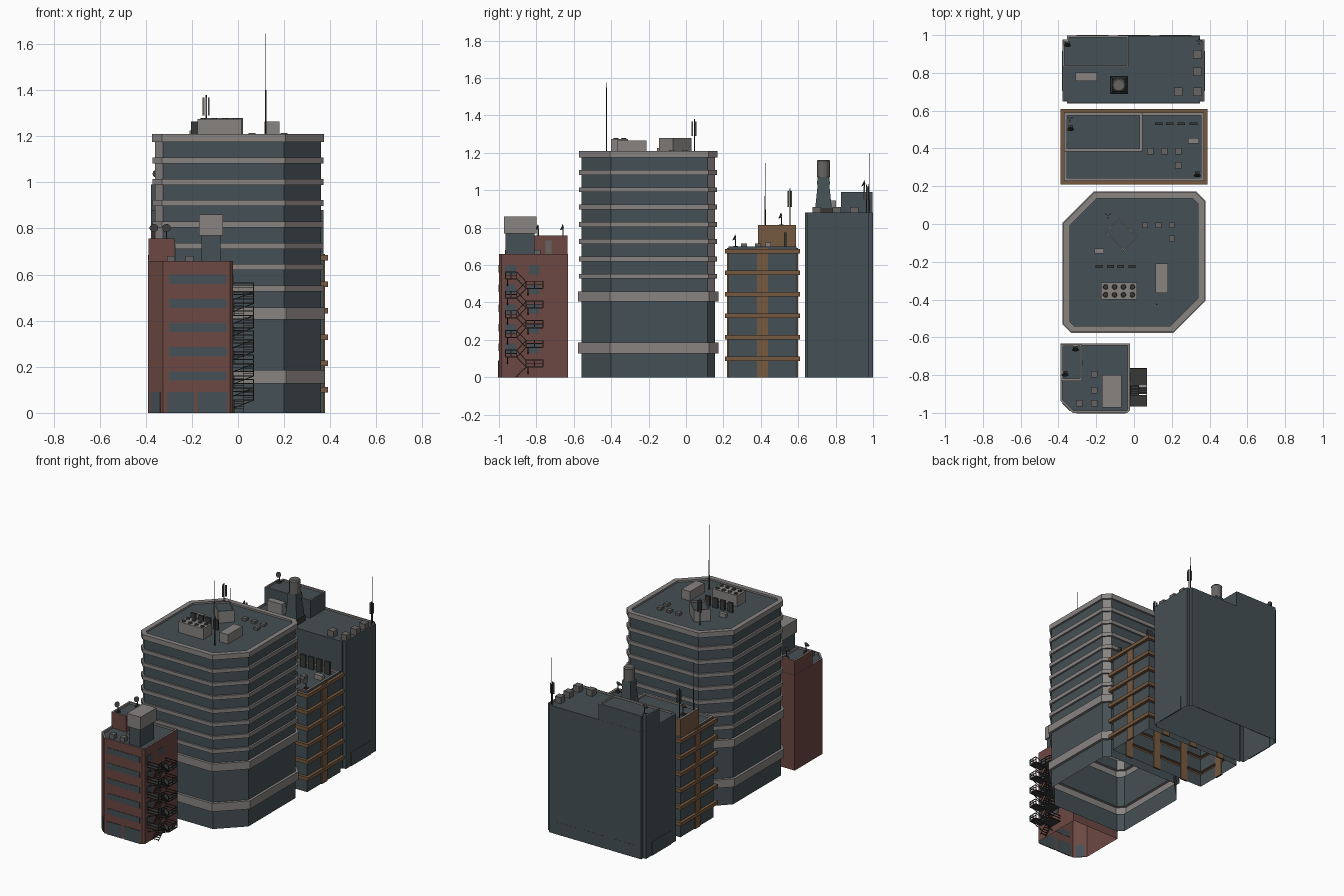
import bpy, bmesh, math
from mathutils import Vector, Matrix

if "Cube" in bpy.data.objects:
    bpy.data.objects.remove(bpy.data.objects["Cube"])

def material(name, c):
    m = bpy.data.materials.new(name)
    m.diffuse_color = (*c, 1)
    m.use_nodes = True
    m.node_tree.nodes["Principled BSDF"].inputs["Base Color"].default_value = m.diffuse_color
    return m

SLATE = material("slate_glass", (0.060, 0.080, 0.089))
STONE = material("pale_stone", (0.245, 0.230, 0.222))
BRICK = material("red_brick", (0.150, 0.065, 0.054))
TAN = material("brown_stone", (0.180, 0.100, 0.050))
VENT = material("vent_grey", (0.135, 0.130, 0.126))
METAL = material("dark_metal", (0.040, 0.040, 0.039))

def finish(name, bm, mats):
    me = bpy.data.meshes.new(name)
    bm.to_mesh(me)
    bm.free()
    for m in mats:
        me.materials.append(m)
    ob = bpy.data.objects.new(name, me)
    bpy.context.collection.objects.link(ob)
    return ob

def offset(poly, d):
    """Mitred outward offset of a counter-clockwise outline."""
    out, n = [], len(poly)
    for i in range(n):
        a, b, c = (Vector(poly[k % n]) for k in (i - 1, i, i + 1))
        e, f = (b - a).normalized(), (c - b).normalized()
        n1, n2 = Vector((e.y, -e.x)), Vector((f.y, -f.x))
        out.append(b + (n1 + n2) * (d / (1 + n1.dot(n2))))
    return out

def tower(name, poly, z0, top, wall, bands=(), trim=STONE, rim=STONE, rim_w=0.015, special=()):
    """Open-bottomed shell: wall, projecting bands, parapet rim and sunken roof.
    special = (edge numbers, from height) are coloured as trim."""
    lv = [(z0, 0, wall)]
    for a, b, o in bands:
        lv += [(a, 0, trim), (a, o, trim), (b, o, trim)]
        if b < top - 0.001:
            lv.append((b, 0, wall))
    last = lv[-1][1]
    if not bands or bands[-1][1] < top - 0.001:
        lv.append((top, 0, rim))
    else:
        lv[-1] = (top, last, rim)
    lv += [(top, -rim_w, rim), (top - 0.012, -rim_w, SLATE)]
    mats = list(dict.fromkeys([wall, trim, rim, SLATE]))
    bm = bmesh.new()
    rings = [[bm.verts.new((p.x, p.y, z)) for p in offset(poly, o)] for z, o, _ in lv]
    n = len(poly)
    for k in range(len(rings) - 1):
        for i in range(n):
            j = (i + 1) % n
            f = bm.faces.new((rings[k][i], rings[k][j], rings[k + 1][j], rings[k + 1][i]))
            m = lv[k][2]
            if special and i in special[0] and lv[k][0] > special[1]:
                m = trim
            f.material_index = mats.index(m)
    bm.faces.new(rings[-1]).material_index = mats.index(SLATE)
    return finish(name, bm, mats)

def rect(x0, x1, y0, y1):
    return [(x0, y0), (x1, y0), (x1, y1), (x0, y1)]

def boxes(name, items, mat, rot=0):
    """Each item is (x0, x1, y0, y1, z0, z1)."""
    bm = bmesh.new()
    for x0, x1, y0, y1, z0, z1 in items:
        c = Vector(((x0 + x1) / 2, (y0 + y1) / 2, (z0 + z1) / 2))
        bmesh.ops.create_cube(bm, size=1, matrix=Matrix.Translation(c) @ Matrix.Rotation(rot, 4, 'Z')
                              @ Matrix.Diagonal((x1 - x0, y1 - y0, z1 - z0, 1)))
    return finish(name, bm, [mat])

def cones(name, items, mat, seg=8, turn=0):
    """Each item is (x, y, z0, z1, r0, r1)."""
    bm = bmesh.new()
    for x, y, z0, z1, r0, r1 in items:
        bmesh.ops.create_cone(bm, cap_ends=True, segments=seg, radius1=r0, radius2=r1, depth=z1 - z0,
                              matrix=Matrix.Translation((x, y, (z0 + z1) / 2)) @ Matrix.Rotation(turn, 4, 'Z'))
    return finish(name, bm, [mat])

def rods(name, segs, mat, w=0.004):
    """Square bars between pairs of points."""
    bm = bmesh.new()
    for a, b in segs:
        a, b = Vector(a), Vector(b)
        d = b - a
        bmesh.ops.create_cube(bm, size=1, matrix=Matrix.Translation((a + b) / 2)
                              @ d.to_track_quat('Z', 'Y').to_matrix().to_4x4() @ Matrix.Diagonal((w, w, d.length, 1)))
    return finish(name, bm, [mat])

def units(name, pts, z, s=0.034, h=0.025):
    boxes(name, [(x - s / 2, x + s / 2, y - s / 2, y + s / 2, z - 0.012, z + h) for x, y in pts], VENT)

def dish(name, x, y, z):
    bm = bmesh.new()
    bmesh.ops.create_cone(bm, cap_ends=True, segments=6, radius1=0.003, radius2=0.003, depth=0.05,
                          matrix=Matrix.Translation((x, y, z + 0.02)))
    bmesh.ops.create_cone(bm, cap_ends=True, segments=12, radius1=0.005, radius2=0.019, depth=0.012,
                          matrix=Matrix.Translation((x, y - 0.004, z + 0.05)) @ Matrix.Rotation(math.radians(65), 4, 'X'))
    bmesh.ops.create_cube(bm, size=1, matrix=Matrix.Translation((x, y, z)) @ Matrix.Diagonal((0.024, 0.024, 0.012, 1)))
    finish(name, bm, [METAL])

def cell_mast(name, x, y, z0, z1):
    h = z1 - z0
    cones(name, [(x, y, z0 - 0.012, z1, 0.003, 0.003)], METAL, 6)
    boxes(name + "_panels", [(x + dx - 0.004, x + dx + 0.004, y + dy - 0.004, y + dy + 0.004, z0 + h * 0.5, z0 + h * 0.93)
          for dx, dy in ((0.011, 0.006), (-0.011, 0.006), (0, -0.011))], VENT)

def whip(name, x, y, z0, z1):
    cones(name, [(x, y, z0 - 0.012, z0 + (z1 - z0) * 0.45, 0.004, 0.003), (x, y, z0 + (z1 - z0) * 0.45, z1, 0.002, 0.001)], METAL, 6)

# ---- Brick building with fire escape ----
tower("brick_building", [(-0.39, -0.935), (-0.325, -1), (-0.035, -1), (-0.022, -0.987), (-0.022, -0.632), (-0.39, -0.632)],
      0, 0.66, BRICK, rim_w=0.012)
tower("brick_penthouse", rect(-0.388, -0.275, -0.83, -0.634), 0.645, 0.757, BRICK, rim_w=0.012)
boxes("brick_front_windows", [(-0.30, -0.05, -1.003, -0.998, z, z + 0.04) for z in (0.14, 0.245, 0.35, 0.455, 0.56)], SLATE)
boxes("brick_shopfronts", [(-0.305, -0.19, -1.004, -0.998, 0, 0.09), (-0.175, -0.045, -1.004, -0.998, 0, 0.09)], SLATE)
boxes("brick_chamfer_door", [(-0.387, -0.328, -0.9705, -0.9645, 0, 0.09)], SLATE, math.radians(-45))
boxes("brick_side_windows", [(-0.024, -0.019, y, y + 0.055, z, z + 0.05)
      for z in (0.13, 0.235, 0.34, 0.445, 0.55) for y in (-0.965, -0.84)], SLATE)
boxes("penthouse_door", [(-0.277, -0.272, -0.75, -0.72, 0.65, 0.73)], VENT)
boxes("rooftop_tank_core", [(-0.158, -0.075, -0.965, -0.81, 0.645, 0.77)], SLATE)
boxes("rooftop_tank", [(-0.17, -0.065, -0.972, -0.80, 0.77, 0.86)], STONE)
units("brick_roof_units", [(-0.21, -0.795), (-0.21, -0.88), (-0.21, -0.95), (-0.29, -0.95)], 0.655)
dish("brick_dish_back", -0.31, -0.657, 0.75)
dish("brick_dish_front", -0.365, -0.79, 0.75)

plates, bars = [], []
xi, xo, xm = -0.022, 0.068, 0.025
for k in range(5):
    z = 0.055 + 0.105 * k
    for y0, y1, zz in ((-0.855, -0.765, z), (-0.965, -0.905, z + 0.0525)):
        if k == 4 and y0 < -0.9:
            zz = z + 0.05
        plates.append((xi, xo, y0, y1, zz - 0.003, zz + 0.003))
        for h in (0.02, 0.038):
            bars += [((xo, y0, zz + h), (xo, y1, zz + h))]
            ye = y1 if y0 > -0.9 else y0
            bars += [((xi, ye, zz + h), (xo, ye, zz + h))]
        bars += [((xo, y, zz), (xo, y, zz + 0.038)) for y in (y0, (y0 + y1) / 2, y1)]
        bars += [((xi, y0 + 0.01, zz - 0.035), (xo, y0 + 0.01, zz))]
    # zigzag flights: up to the half landing, then on to the next floor
    flights = [(xm, xo, z, z + 0.0525)]
    if k < 4:
        flights.append((xi + 0.004, xm, z + 0.105, z + 0.0525))
    for a, b, zr, zl in flights:
        bars += [((x, -0.855, zr), (x, -0.905, zl)) for x in (a, b)]
        bars += [((b, -0.855, zr + 0.036), (b, -0.905, zl + 0.036))]
        for i in range(1, 5):
            t = i / 5
            y, zz = -0.855 - 0.05 * t, zr + (zl - zr) * t
            plates.append((a, b, y - 0.005, y + 0.005, zz - 0.001, zz + 0.001))
bars += [((x, -0.855, 0.055), (x, -0.91, 0.002)) for x in (xi + 0.004, xm)]
plates += [(xi + 0.004, xm, -0.86 - 0.011 * i, -0.852 - 0.011 * i, 0.049 - 0.011 * i, 0.051 - 0.011 * i) for i in range(5)]
boxes("fire_escape_landings", plates, METAL)
rods("fire_escape_rails", bars, METAL)

# ---- Central banded tower ----
foot = [(-0.325, -0.56), (0.20, -0.56), (0.36, -0.40), (0.36, 0.115), (0.32, 0.155), (-0.205, 0.155), (-0.36, 0.0), (-0.36, -0.525)]
bands = [(0.128, 0.185, 0.018), (0.405, 0.458, 0.018)]
bands += [(z - 0.013, z + 0.013, 0.012) for z in (0.54 + 0.0925 * i for i in range(7))] + [(1.175, 1.21, 0.013)]
tower("central_tower", foot, 0, 1.21, SLATE, bands, rim_w=0.02, special=((3, 7), 0.39))
R = 1.2
boxes("cooling_unit", [(-0.175, 0.015, -0.40, -0.31, R, 1.275)], STONE)
cones("cooling_fans", [(-0.15 + 0.047 * i, y, 1.275, 1.28, 0.014, 0.012) for i in range(4) for y in (-0.375, -0.333)], METAL, 10)
boxes("lift_room", [(0.115, 0.18, -0.365, -0.21, R, 1.265)], STONE)
ang = math.radians(-44)
turn = Matrix.Translation((-0.067, -0.057, 0)) @ Matrix.Rotation(ang, 4, 'Z')
diamond = [(turn @ Vector((x, y, 0))).xy for x, y in rect(-0.072, 0.072, -0.052, 0.052)]
tower("plant_enclosure", diamond, 1.195, 1.28, STONE, rim_w=0.006)
units("tower_roof_units", [(0.06, -0.007), (0.13, -0.007), (0.2, -0.007), (0.2, -0.077)], R, 0.03, 0.015)
boxes("tower_low_duct", [(-0.21, -0.16, -0.155, -0.13, R - 0.01, 1.225)], STONE)
boxes("tower_stacks", [(x - 0.018, x + 0.018, -0.232, -0.218, R - 0.01, 1.265) for x in (-0.185, -0.125, -0.07, -0.01)], METAL)
whip("tower_mast", 0.12, -0.425, R, 1.645)
cell_mast("tower_cell_mast", -0.138, 0.045, R, 1.38)

# ---- Brown banded building ----
bands = [(z - 0.012, z + 0.012, 0.02) for z in (0.10 + 0.1145 * i for i in range(6))]
tower("brown_building", rect(-0.37, 0.37, 0.228, 0.59), 0, 0.70, SLATE, bands, trim=TAN)
tower("brown_penthouse", rect(-0.37, 0.045, 0.385, 0.589), 0.685, 0.815, TAN)
boxes("brown_pilasters", [(x - 0.006, x + 0.006, 0.38, 0.438, 0, 0.69) for x in (-0.372, 0.372)]
      + [(x - 0.028, x + 0.028, y - 0.006, y + 0.006, 0, 0.69) for x in (-0.23, 0, 0.23) for y in (0.226, 0.592)], TAN)
units("brown_roof_units", [(0.085, 0.385), (0.16, 0.385), (0.235, 0.385), (0.235, 0.31)], 0.69)
boxes("brown_roof_duct", [(0.285, 0.345, 0.425, 0.455, 0.685, 0.72)], STONE)
boxes("brown_stacks", [(x - 0.02, x + 0.02, 0.523, 0.537, 0.685, 0.775) for x in (0.13, 0.19, 0.25, 0.315)], METAL)
dish("brown_dish_high", -0.335, 0.51, 0.812)
dish("brown_dish_low", 0.335, 0.265, 0.695)
whip("brown_mast", -0.355, 0.423, 0.81, 1.145)
cell_mast("brown_cell_mast", -0.34, 0.557, 0.81, 1.01)

# ---- Dark slab building ----
x0, x1, y0, y1, c = -0.378, 0.372, 0.637, 0.999, 0.022
tower("dark_building", [(x0 + c, y0), (x1 - c, y0), (x1 - c, y0 + c / 2), (x1, y0 + c / 2), (x1, y1 - c), (x1 - c, y1 - c), (x1 - c, y1),
      (x0 + c, y1), (x0 + c, y1 - c), (x0, y1 - c), (x0, y0 + c / 2), (x0 + c, y0 + c / 2)], 0, 0.88, SLATE, rim_w=0.007)
tower("dark_penthouse", [(x0, 0.83), (-0.028, 0.83), (-0.028, y1 - 0.001), (x0 + c + 0.001, y1 - 0.001),
      (x0 + c + 0.001, y1 - c - 0.001), (x0 + 0.001, y1 - c - 0.001)], 0.865, 0.99, SLATE, rim_w=0.01)
boxes("dark_ground_windows", [(x1 - 0.003, x1 + 0.004, 0.705, 0.915, 0, 0.095), (x0 - 0.004, x0 + 0.003, 0.705, 0.915, 0, 0.095)]
      + [(x - 0.085, x + 0.085, y1 - 0.003, y1 + 0.001, 0, 0.085) for x in (-0.22, 0, 0.22)], SLATE)
cones("water_tower_base", [(-0.08, 0.735, 0.865, 1.03, 0.068, 0.044), (-0.08, 0.735, 1.03, 1.07, 0.05, 0.044)], SLATE, 4, math.pi / 4)
boxes("water_tower_plinth", [(-0.128, -0.032, 0.687, 0.783, 0.865, 0.905)], METAL)
cones("water_tank", [(-0.08, 0.735, 1.07, 1.155, 0.035, 0.035), (-0.08, 0.735, 1.155, 1.163, 0.037, 0.03)], VENT, 12)
units("dark_roof_units", [(0.335, 0.9), (0.335, 0.805), (0.335, 0.7), (0.235, 0.7)], 0.87, 0.045, 0.04)
boxes("dark_roof_duct", [(-0.31, -0.195, 0.758, 0.803, 0.865, 0.945)], STONE)
dish("dark_dish", -0.352, 0.955, 0.985)
cell_mast("dark_cell_mast", 0.345, 0.965, 0.87, 1.03)
whip("dark_mast", 0.345, 0.979, 0.87, 1.2)
